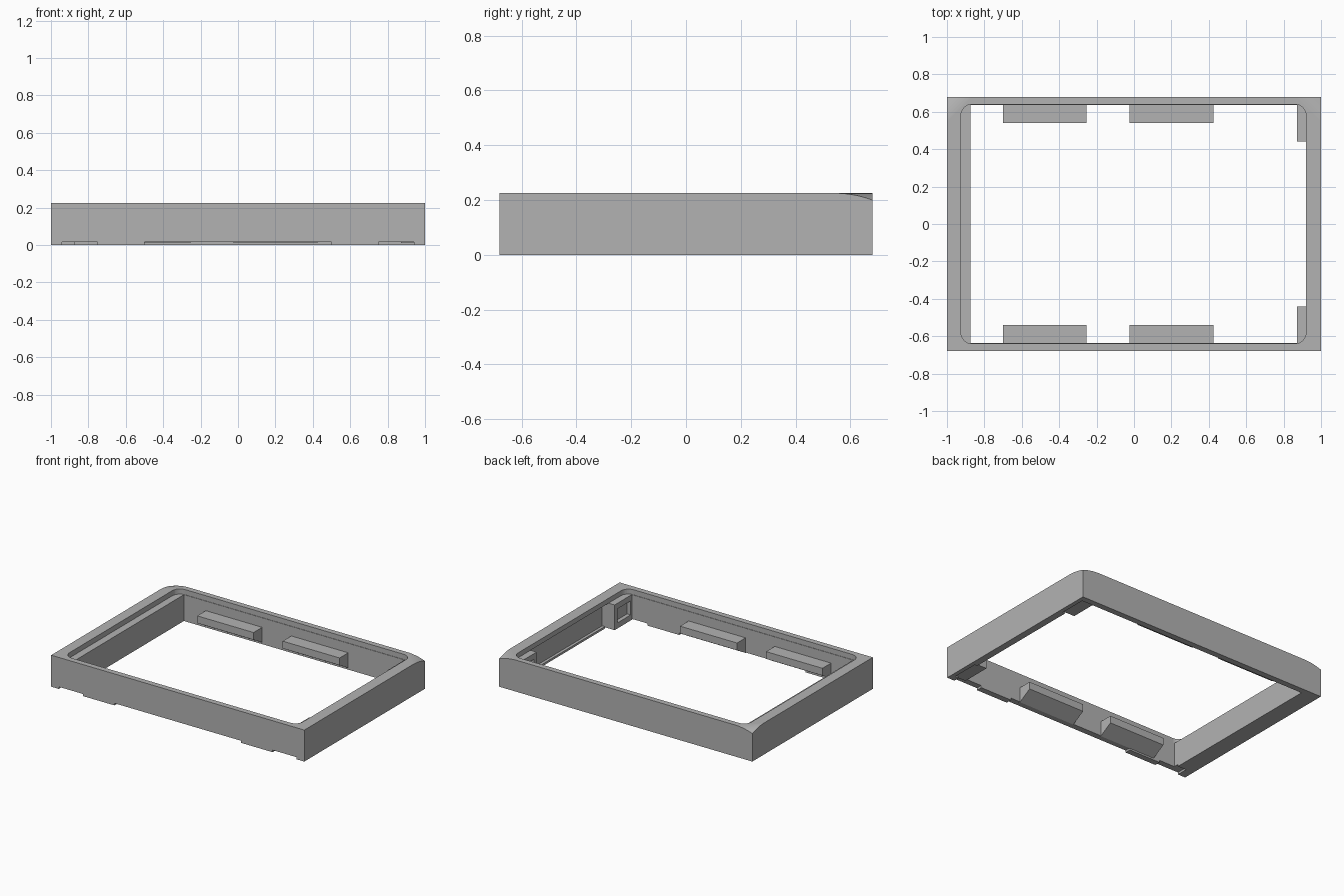
import bpy, bmesh, math
from mathutils import Vector

cube = bpy.data.objects.get("Cube")
if cube:
    bpy.data.objects.remove(cube, do_unlink=True)

grey = bpy.data.materials.new("plain grey")
grey.use_nodes = True
colour = (0.45, 0.45, 0.45, 1)
grey.diffuse_color = colour
grey.node_tree.nodes["Principled BSDF"].inputs["Base Color"].default_value = colour


def prism(name, loop, offset):
    """Extrude a closed loop of 3D points along an offset."""
    bm = bmesh.new()
    face = bm.faces.new([bm.verts.new(p) for p in loop])
    new = bmesh.ops.extrude_face_region(bm, geom=[face])["geom"]
    bmesh.ops.translate(bm, vec=offset, verts=[v for v in new if isinstance(v, bmesh.types.BMVert)])
    bmesh.ops.recalc_face_normals(bm, faces=bm.faces)
    mesh = bpy.data.meshes.new(name)
    bm.to_mesh(mesh)
    bm.free()
    mesh.materials.append(grey)
    obj = bpy.data.objects.new(name, mesh)
    bpy.context.collection.objects.link(obj)
    return obj


def box(name, x0, x1, y0, y1, z0, z1):
    loop = [(x0, y0, z0), (x1, y0, z0), (x1, y1, z0), (x0, y1, z0)]
    return prism(name, loop, (0, 0, z1 - z0))


def cut(obj, cutter):
    """Subtract the cutter and discard it."""
    cutter.hide_render = True
    mod = obj.modifiers.new("cut", "BOOLEAN")
    mod.operation, mod.solver, mod.object = "DIFFERENCE", "EXACT", cutter
    bpy.context.view_layer.objects.active = obj
    bpy.ops.object.modifier_apply(modifier=mod.name)
    bpy.data.objects.remove(cutter, do_unlink=True)


W, D, H = 1.0, 0.68, 0.225      # half width, half depth, height
LEDGE = 0.19                    # underside of the top rim
WALL = 0.637                    # inner face of front and back walls

# Frame body with its lower cavity
frame = box("frame", -W, W, -D, D, 0, H)
cut(frame, box("cavity", -0.873, 0.97, -WALL, WALL, -0.1, LEDGE))

# Rounded opening in the top rim
r = 0.06
loop = []
for i, (cx, cy) in enumerate([(0.92 - r, 0.64 - r), (-0.925 + r, 0.64 - r),
                              (-0.925 + r, r - 0.64), (0.92 - r, r - 0.64)]):
    for k in range(9):
        a = math.radians(90 * i + 90 * k / 8)
        loop.append((cx + r * math.cos(a), cy + r * math.sin(a), LEDGE - 0.002))
cut(frame, prism("opening", loop, (0, 0, 0.2)))

# Notches under the front wall
for x0, x1 in [(-0.94, -0.75), (-0.5, 0.5), (0.75, 0.94)]:
    cut(frame, box("notch", x0, x1, -0.75, -0.6, -0.05, 0.015))

# Softly rounded-off top at the two back corners
reach = 0.14 / math.sqrt(2)
for side in (-1, 1):
    out = Vector((side, 1, 0)).normalized()
    along = Vector((-side, 1, 0)).normalized()
    start = Vector((side * W, D, 0)) - out * reach - along * 0.3
    curve = [(reach * k / 8, H + 0.0002 - 0.025 * (k / 8) ** 2) for k in range(11)]
    curve += [(curve[-1][0], 0.3), (0, 0.3)]
    cut(frame, prism("corner", [start + out * s + Vector((0, 0, z)) for s, z in curve], along * 0.6))

# Wedge tabs on the inner faces of the front and back walls
for side, label in [(-1, "front"), (1, "back")]:
    section = [(0.65, 0.12), (0.54, 0.12), (0.54, 0.068), (WALL, 0.012), (0.65, 0.012)]
    for x0, x1 in [(-0.7, -0.255), (-0.025, 0.425)]:
        prism(label + "_tab", [(x0, side * y, z) for y, z in section], (x1 - x0, 0, 0))

# Recessed corner blocks on the thin wall
for side, label in [(-1, "front"), (1, "back")]:
    y0, y1 = sorted((side * 0.44, side * 0.65))
    block = box(label + "_corner_block", 0.872, 0.98, y0, y1, 0.01, LEDGE)
    y0, y1 = sorted((side * 0.47, side * 0.62))
    cut(block, box("pocket", 0.8, 0.9, y0, y1, 0.05, 0.15))

# Low lip along the foot of the thin wall
box("foot_lip", 0.95, 0.98, -0.44, 0.44, 0, 0.015)
